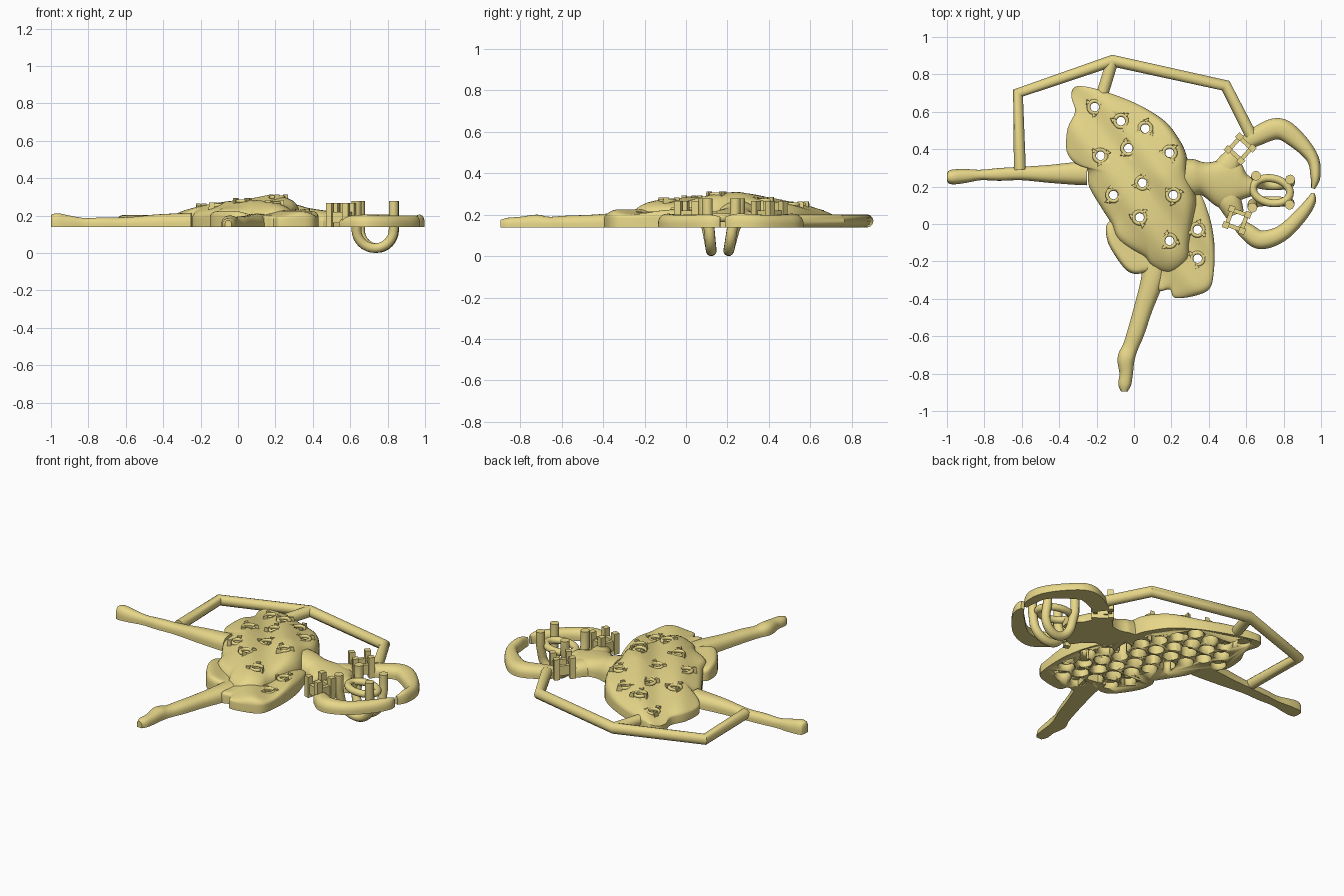
import bpy, bmesh
from math import sin, cos, pi, hypot, radians
from mathutils import Vector, Matrix

if "Cube" in bpy.data.objects:
    bpy.data.objects.remove(bpy.data.objects["Cube"])

BASE = 0.138   # flat back of the piece
gold = bpy.data.materials.new("gold")
gold.diffuse_color = (0.80, 0.68, 0.25, 1)
gold.use_nodes = True
gold.node_tree.nodes["Principled BSDF"].inputs["Base Color"].default_value = gold.diffuse_color


def smooth(ob, angle=40):
    ob.data.materials.append(gold)
    bpy.ops.object.select_all(action='DESELECT')
    ob.select_set(True)
    bpy.context.view_layer.objects.active = ob
    if ob.type == 'CURVE':
        bpy.ops.object.convert(target='MESH')
    bpy.ops.object.shade_smooth_by_angle(angle=radians(angle))
    return ob


def finish(name, bm, angle=40):
    bmesh.ops.recalc_face_normals(bm, faces=bm.faces)
    me = bpy.data.meshes.new(name)
    bm.to_mesh(me)
    bm.free()
    ob = bpy.data.objects.new(name, me)
    bpy.context.collection.objects.link(ob)
    return smooth(ob, angle)


def spline(pts, n=6, closed=False):
    """Catmull-Rom samples through points of any dimension."""
    out, m = [], len(pts)
    for i in range(m if closed else m - 1):
        q = [pts[(i + k) % m] if closed else pts[min(max(i + k, 0), m - 1)] for k in (-1, 0, 1, 2)]
        for s in range(n):
            t = s / n
            out.append([0.5 * (2 * b + (c - a) * t + (2 * a - 5 * b + 4 * c - d) * t * t
                               + (3 * b - a - 3 * c + d) * t ** 3) for a, b, c, d in zip(*q)])
    return out if closed else out + [list(pts[-1])]


def limb(name, pts):
    """Flat-backed loft; each point is x, y, half width, top height."""
    bm = bmesh.new()
    path, rings = spline(pts), []
    for i, (x, y, w, h) in enumerate(path):
        a, b = path[max(i - 1, 0)], path[min(i + 1, len(path) - 1)]
        d = Vector((b[0] - a[0], b[1] - a[1])).normalized()
        ring = []
        for k in range(15):
            t = pi * k / 14
            s = w * (1 if cos(t) > 0 else -1) * abs(cos(t)) ** 0.8
            z = BASE + (h - BASE) * (0.3 + 0.7 * sin(t))
            ring.append(bm.verts.new((x - d.y * s, y + d.x * s, z)))
        for s in (-w, w):
            ring.append(bm.verts.new((x - d.y * s, y + d.x * s, BASE)))
        rings.append(ring)
    for r, q in zip(rings, rings[1:]):
        for k in range(17):
            bm.faces.new((r[k], r[(k + 1) % 17], q[(k + 1) % 17], q[k]))
    bm.faces.new(rings[0])
    bm.faces.new(rings[-1])
    return finish(name, bm)


def wire(name, pts, r, closed=False):
    cu = bpy.data.curves.new(name, 'CURVE')
    cu.dimensions, cu.bevel_depth, cu.bevel_resolution, cu.use_fill_caps = '3D', r, 4, True
    sp = cu.splines.new('POLY')
    sp.points.add(len(pts) - 1)
    for p, c in zip(sp.points, pts):
        p.co = (*c, 1)
    sp.use_cyclic_u = closed
    ob = bpy.data.objects.new(name, cu)
    bpy.context.collection.objects.link(ob)
    smooth(ob)


def post(bm, x, y, z0, z1, r, n=12, rot=0.0, taper=1.0):
    m = Matrix.Translation((x, y, (z0 + z1) / 2)) @ Matrix.Rotation(rot, 4, 'Z')
    bmesh.ops.create_cone(bm, cap_ends=True, segments=n, radius1=r, radius2=r * taper, depth=z1 - z0, matrix=m)


def ripple(x, y):
    return 0.011 * sin(26 * (0.86 * x + 0.5 * y) + 4 * y)


def upper_h(x, y):
    dy = (y - 0.25) * (1 if y > 0.25 else 0.7)
    return 0.300 - 0.175 * hypot(x - 0.18, dy) ** 1.15 + ripple(x, y)


def lower_h(x, y):
    return 0.215 + ripple(x, y)


def layer(name, outline, centre, height):
    """Cloth layer: concentric rings inside the outline, domed, flat back."""
    bm = bmesh.new()
    cx, cy = centre
    scales = [1, 0.995, 0.98, 0.955, 0.92, 0.87, 0.8, 0.7, 0.6, 0.5, 0.4, 0.3, 0.2, 0.1]
    rings = [[bm.verts.new((x, y, BASE)) for x, y in outline]]
    for s in scales:
        ring = []
        for x, y in outline:
            px, py = cx + (x - cx) * s, cy + (y - cy) * s
            h0 = BASE + 0.045
            ring.append(bm.verts.new((px, py, h0 + (height(px, py) - h0) * (1 - s ** 12) ** 0.5)))
        rings.append(ring)
    n = len(outline)
    for r, q in zip(rings, rings[1:]):
        for k in range(n):
            bm.faces.new((r[k], r[(k + 1) % n], q[(k + 1) % n], q[k]))
    top = bm.verts.new((cx, cy, height(cx, cy)))
    for k in range(n):
        bm.faces.new((rings[-1][k], rings[-1][(k + 1) % n], top))
    bm.faces.new(rings[0])
    return finish(name, bm)


def inside(x, y, poly):
    c = False
    for (ax, ay), (bx, by) in zip(poly, poly[1:] + poly[:1]):
        if (ay > y) != (by > y) and x < (bx - ax) * (y - ay) / (by - ay) + ax:
            c = not c
    return c


# Skirt layers
main = spline([(-.32, .73), (-.335, .68), (-.315, .60), (-.355, .51), (-.36, .39), (-.31, .32), (-.25, .29),
               (-.24, .20), (-.17, .08), (-.12, 0), (-.09, -.08), (-.02, -.135), (.06, -.18), (.10, -.23),
               (.20, -.265), (.285, -.2), (.295, -.11), (.315, 0), (.335, .13), (.29, .27), (.28, .37),
               (.24, .455), (.165, .55), (.03, .635), (-.13, .70), (-.26, .735)], 4, True)
right = spline([(.33, .17), (.40, .05), (.43, -.11), (.425, -.27), (.40, -.35), (.32, -.385), (.22, -.395),
                (.19, -.35), (.13, -.35), (.14, -.2), (.2, 0)], 5, True)
left = spline([(-.12, .02), (-.145, -.08), (-.08, -.2), (-.02, -.26), (.05, -.26), (.15, -.2), (.1, 0)], 5, True)
layers = [layer("skirt_top", main, (.03, .24), upper_h),
          layer("skirt_right_frill", right, (.29, -.15), lower_h),
          layer("skirt_left_frill", left, (0, -.12), lower_h)]

# Honeycomb pits in the back and through holes under the stones
stones = [(-.21, .625), (-.07, .55), (.06, .51), (-.03, .405), (-.18, .365), (.19, .38), (.045, .22),
          (-.11, .155), (.21, .155), (.03, .035), (.34, -.03), (.19, -.09), (.34, -.185)]
polys = (main, right, left)
pits, holes = bmesh.new(), bmesh.new()
for i in range(-9, 10):
    for j in range(-9, 9):
        x = .03 + .108 * (i + (j % 2) / 2)
        y = .2 + .0935 * j
        rim = [(x + .055 * cos(k * pi / 4), y + .055 * sin(k * pi / 4)) for k in range(8)]
        if all(any(inside(a, b, p) for p in polys) for a, b in rim):
            low = min(upper_h(a, b) if inside(a, b, main) else lower_h(a, b) for a, b in rim)
            post(pits, x, y, BASE - .05, low - .028, .046, 16)
for x, y in stones:
    post(holes, x, y, 0, .5, .025, 20)
for cutter in (finish("pit_cutter", pits), finish("hole_cutter", holes)):
    cutter.hide_render = True
    for ob in layers:
        mod = ob.modifiers.new("cut", 'BOOLEAN')
        mod.operation, mod.solver, mod.object = 'DIFFERENCE', 'EXACT', cutter
        bpy.context.view_layer.objects.active = ob
        bpy.ops.object.modifier_apply(modifier=mod.name)
    bpy.data.objects.remove(cutter)

# Stone seats: a low ring and three pointed prongs each
prongs = bmesh.new()
for i, (x, y) in enumerate(stones):
    h = upper_h(x, y) if inside(x, y, main) else lower_h(x, y)
    wire(f"stone_seat_{i}", [(x + .033 * cos(k * pi / 10), y + .033 * sin(k * pi / 10), h - .004)
                             for k in range(20)], .01, True)
    for k in range(3):
        a = 0.4 + (i % 4) * 0.5 + k * 2 * pi / 3
        post(prongs, x + .044 * cos(a), y + .044 * sin(a), h - .03, h + .012, .02, 3, a, .8)
finish("stone_prongs", prongs)

# Legs
limb("left_leg", [(-.25, .27, .063, .215), (-.32, .27, .06, .212), (-.45, .268, .048, .205), (-.6, .27, .036, .19),
                  (-.72, .265, .034, .19), (-.82, .262, .028, .187), (-.9, .257, .037, .2),
                  (-.96, .252, .04, .212), (-.99, .25, .034, .208), (-1, .25, .018, .2)])
limb("lower_leg", [(.115, -.2, .068, .21), (.095, -.31, .06, .21), (.05, -.45, .05, .2),
                   (.01, -.58, .046, .195), (-.02, -.66, .042, .19), (-.042, -.72, .046, .2),
                   (-.042, -.8, .036, .19), (-.05, -.86, .034, .185), (-.052, -.895, .018, .175)])

# Torso, shoulders and arms
limb("torso", [(.27, .25, .1, .265), (.32, .245, .1, .257), (.38, .24, .09, .24), (.48, .22, .135, .225),
               (.54, .21, .125, .215), (.59, .2, .07, .205), (.66, .19, .035, .19)])
limb("upper_shoulder", [(.45, .24, .07, .21), (.5, .31, .065, .215), (.545, .375, .05, .2)])
limb("lower_shoulder", [(.47, .2, .07, .21), (.51, .12, .065, .215), (.54, .05, .05, .2)])
limb("upper_arm", [(.6, .43, .04, .19), (.65, .465, .05, .2), (.77, .51, .057, .205), (.87, .45, .048, .2),
                   (.955, .35, .033, .2), (.97, .25, .026, .205), (.957, .19, .01, .19)])
limb("lower_arm", [(.565, -.005, .036, .19), (.61, -.045, .046, .2), (.68, -.085, .05, .205),
                   (.79, -.05, .043, .2), (.89, .045, .037, .2), (.945, .12, .027, .2), (.957, .165, .01, .19)])

# Square settings at the shoulders
for name, cx, cy, ang in (("upper", .568, .402, radians(48)), ("lower", .55, .022, radians(-20))):
    bm = bmesh.new()
    for k in range(4):
        a = ang + k * pi / 2
        d, t = Vector((cos(a), sin(a))), Vector((-sin(a), cos(a)))
        p = Vector((cx, cy)) + d * .046 + t * .046
        post(bm, p.x, p.y, BASE, .266, .024, 4, a + pi / 4)
        b = Vector((cx, cy)) + d * .042
        m = Matrix.Translation((b.x, b.y, .19)) @ Matrix.Rotation(a, 4, 'Z') @ Matrix.Diagonal((.022, .09, .06, 1))
        bmesh.ops.create_cube(bm, size=1, matrix=m)
    finish(name + "_square_setting", bm, 30)

# Head setting: oval ring on two U-shaped wires whose ends are prongs
c, s = cos(-.2), sin(-.2)
oval = [(.1 * cos(k * pi / 16), .066 * sin(k * pi / 16)) for k in range(32)]
wire("head_ring", [(.735 + u * c - v * s, .178 + u * s + v * c, .185) for u, v in oval], .021, True)
for i, (x0, y0, x1, y1, yb) in enumerate(((.652, .258, .835, .238, .206), (.633, .087, .832, .103, .122))):
    pts = [(x0, y0, .278), (x0, y0, .19)]
    for k in range(17):
        t = pi * k / 16
        f = (1 - cos(t)) / 2
        y = y0 + (y1 - y0) * f
        pts.append((x0 + (x1 - x0) * f, y + (yb - y) * (.5 + .5 * sin(t)), .125 - .099 * sin(t)))
    wire(f"head_loop_{i}", pts + [(x1, y1, .19), (x1, y1, .278)], .026)

# Outer support frame
Z = .17
wire("support_frame", [(-.61, .29, Z), (-.62, .70, Z), (-.115, .873, Z), (.49, .74, Z), (.625, .475, Z)], .032)
wire("support_strut", [(-.115, .873, Z), (-.18, .66, Z)], .032)
